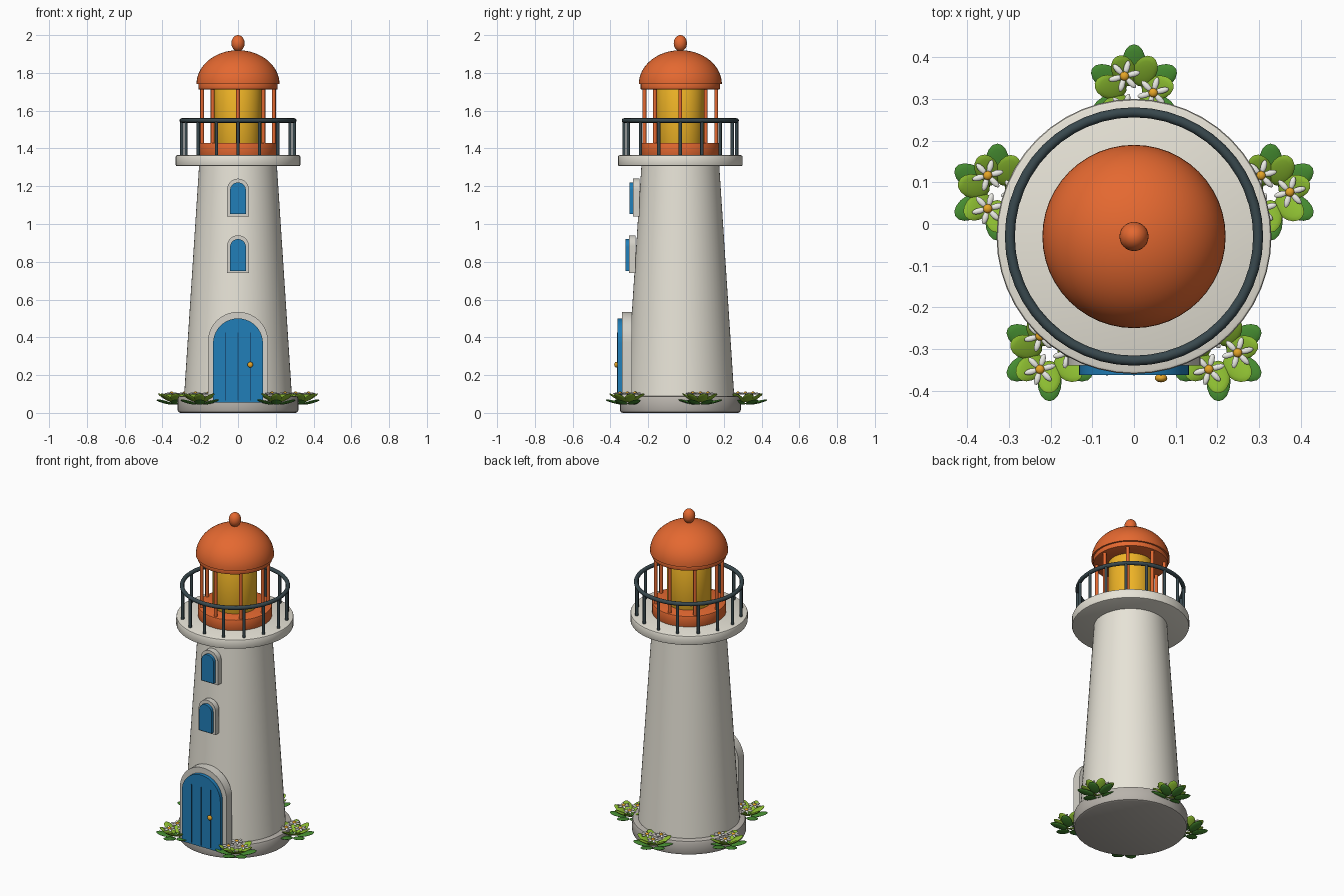
import bpy, bmesh
from math import sin, cos, pi, radians
from mathutils import Matrix, Vector

if "Cube" in bpy.data.objects:
    bpy.data.objects.remove(bpy.data.objects["Cube"])

CY = -0.03  # tower axis in y


def material(name, r, g, b):
    m = bpy.data.materials.new(name)
    m.diffuse_color = (r, g, b, 1)
    m.use_nodes = True
    m.node_tree.nodes["Principled BSDF"].inputs["Base Color"].default_value = m.diffuse_color
    return m


CREAM = material("cream", .80, .77, .68)
STONE = material("stone", .48, .45, .41)
TRIM = material("trim", .66, .64, .58)
ORANGE = material("orange", .78, .14, .03)
YELLOW = material("lamp_yellow", .87, .46, .02)
IRON = material("iron", .04, .065, .075)
BLUE = material("blue", .015, .21, .48)
NAVY = material("dark_blue", .008, .08, .20)
GOLD = material("gold", .80, .38, .02)
WHITE = material("petal_white", .85, .85, .80)
LEAF = material("leaf_light", .26, .50, .03)
LEAF_DARK = material("leaf_dark", .06, .26, .03)


def finish(name, bm, mat):
    bmesh.ops.recalc_face_normals(bm, faces=bm.faces)
    me = bpy.data.meshes.new(name)
    bm.to_mesh(me)
    bm.free()
    me.materials.append(mat)
    ob = bpy.data.objects.new(name, me)
    bpy.context.collection.objects.link(ob)
    return ob


def lathe(name, profile, mat, segs=48, closed=False):
    """Revolve (radius, z) points about the tower axis."""
    bm = bmesh.new()
    vs = [bm.verts.new((r, CY, z)) for r, z in profile]
    pairs = list(zip(vs, vs[1:])) + ([(vs[-1], vs[0])] if closed else [])
    edges = [bm.edges.new(p) for p in pairs]
    bmesh.ops.spin(bm, geom=vs + edges, cent=(0, CY, 0), axis=(0, 0, 1),
                   angle=2 * pi, steps=segs)
    bmesh.ops.remove_doubles(bm, verts=bm.verts, dist=1e-5)
    return finish(name, bm, mat)


def disc(name, r, z0, z1, mat, b=0.008):
    """Solid cylinder with softened rims."""
    k = b * 0.3
    return lathe(name, [(0, z0), (r - b, z0), (r - k, z0 + k), (r, z0 + b),
                        (r, z1 - b), (r - k, z1 - k), (r - b, z1), (0, z1)], mat)


def post_ring(name, n, ring, r, z0, z1, mat):
    bm = bmesh.new()
    for i in range(n):
        a = 2 * pi * i / n
        loc = Matrix.Translation((ring * sin(a), CY - ring * cos(a), (z0 + z1) / 2))
        bmesh.ops.create_cone(bm, cap_ends=True, segments=12, radius1=r, radius2=r,
                              depth=z1 - z0, matrix=loc)
    return finish(name, bm, mat)


def arch(name, w, z0, z1, y0, y1, mat):
    """Round-topped slab, half width w, from y0 (front) to y1."""
    pts = [(-w, z0), (w, z0)]
    pts += [(w * cos(pi * i / 20), z1 - w + w * sin(pi * i / 20)) for i in range(21)]
    bm = bmesh.new()
    face = bm.faces.new([bm.verts.new((x, y0, z)) for x, z in pts])
    ext = bmesh.ops.extrude_face_region(bm, geom=[face], use_keep_orig=True)
    verts = [v for v in ext["geom"] if isinstance(v, bmesh.types.BMVert)]
    bmesh.ops.translate(bm, verts=verts, vec=(0, y1 - y0, 0))
    return finish(name, bm, mat)


def blob(bm, mtx, size, u=16, v=8):
    bmesh.ops.create_uvsphere(bm, u_segments=u, v_segments=v, radius=1,
                              matrix=mtx @ Matrix.Diagonal((*size, 1)))


# Tower body
disc("plinth", .32, 0, .09, STONE, .015)
lathe("tower", [(0, .08), (.286, .08), (.206, 1.31), (0, 1.31)], CREAM, 64)
disc("gallery_deck", .33, 1.306, 1.364, CREAM)

# Lantern room
disc("lantern_base", .208, 1.36, 1.43, ORANGE, .006)
disc("lamp_glass", .125, 1.42, 1.72, YELLOW, .003)
post_ring("lantern_posts", 8, .19, .010, 1.42, 1.72, ORANGE)
disc("roof_ring", .21, 1.712, 1.745, ORANGE, .005)
lathe("dome", [(0, 1.74)] + [(.22 * cos(pi * i / 32), 1.74 + .18 * sin(pi * i / 32))
                             for i in range(16)] + [(0, 1.92)], ORANGE)
bm = bmesh.new()
blob(bm, Matrix.Translation((0, CY, 1.957)), (.035, .035, .043), 24, 16)
finish("finial", bm, ORANGE)

# Gallery railing
post_ring("rail_posts", 16, .298, .009, 1.355, 1.55, IRON)
lathe("handrail", [(.298 + .012 * cos(pi * i / 6), 1.548 + .012 * sin(pi * i / 6))
                   for i in range(12)], IRON, closed=True)

# Door with planks and knob
arch("door_frame", .16, .06, .535, -.34, -.285, TRIM)
arch("door", .132, .055, .50, -.362, -.33, BLUE)
bm = bmesh.new()
for x in (-.065, 0, .065):
    bmesh.ops.create_cube(bm, size=1, matrix=Matrix.Translation((x, -.362, .245))
                          @ Matrix.Diagonal((.005, .004, .36, 1)))
finish("door_grooves", bm, NAVY)
bm = bmesh.new()
blob(bm, Matrix.Translation((.065, -.37, .255)), (.015, .010, .015))
finish("door_knob", bm, GOLD)

# Windows
for label, z, y in (("lower", .74, -.302), ("upper", 1.04, -.28)):
    arch(label + "_window_frame", .058, z, z + .2, y, y + .035, TRIM)
    arch(label + "_window_pane", .042, z + .012, z + .18, y - .018, y + .01, BLUE)


# Flowering plants around the plinth
def leaves(bm, centre, n, start, length, tilt):
    for i in range(n):
        m = (Matrix.Translation(centre)
             @ Matrix.Rotation(radians(start) + 2 * pi * i / n, 4, 'Z')
             @ Matrix.Rotation(-radians(tilt), 4, 'Y')
             @ Matrix.Translation((.022 + length / 2, 0, 0)))
        blob(bm, m, (length / 2, .029, .007))


for k in range(5):
    a = radians(90 + 72 * k)
    c = Vector((.345 * cos(a), CY + .345 * sin(a), .04))
    dark, light, petals, hearts = (bmesh.new() for _ in range(4))
    leaves(dark, c, 6, 30, .098, 14)
    leaves(light, c + Vector((0, 0, .006)), 7, 12, .090, 30)
    for j in range(3):
        b = 2 * pi * j / 3
        f = c + Vector((.046 * cos(b), .046 * sin(b), .062))
        for p in range(6):
            blob(petals, Matrix.Translation(f) @ Matrix.Rotation(pi * p / 3 + .25, 4, 'Z')
                 @ Matrix.Translation((.022, 0, 0)), (.017, .0075, .005), 10, 6)
        blob(hearts, Matrix.Translation(f + Vector((0, 0, .003))), (.011, .011, .008), 12, 8)
    finish(f"plant_{k + 1}_outer_leaves", dark, LEAF_DARK)
    finish(f"plant_{k + 1}_inner_leaves", light, LEAF)
    finish(f"plant_{k + 1}_petals", petals, WHITE)
    finish(f"plant_{k + 1}_flower_centres", hearts, GOLD)

# Smooth shading with sharp edges kept
for ob in bpy.context.collection.objects:
    ob.select_set(True)
    bpy.context.view_layer.objects.active = ob
bpy.ops.object.shade_smooth_by_angle(angle=radians(40))
